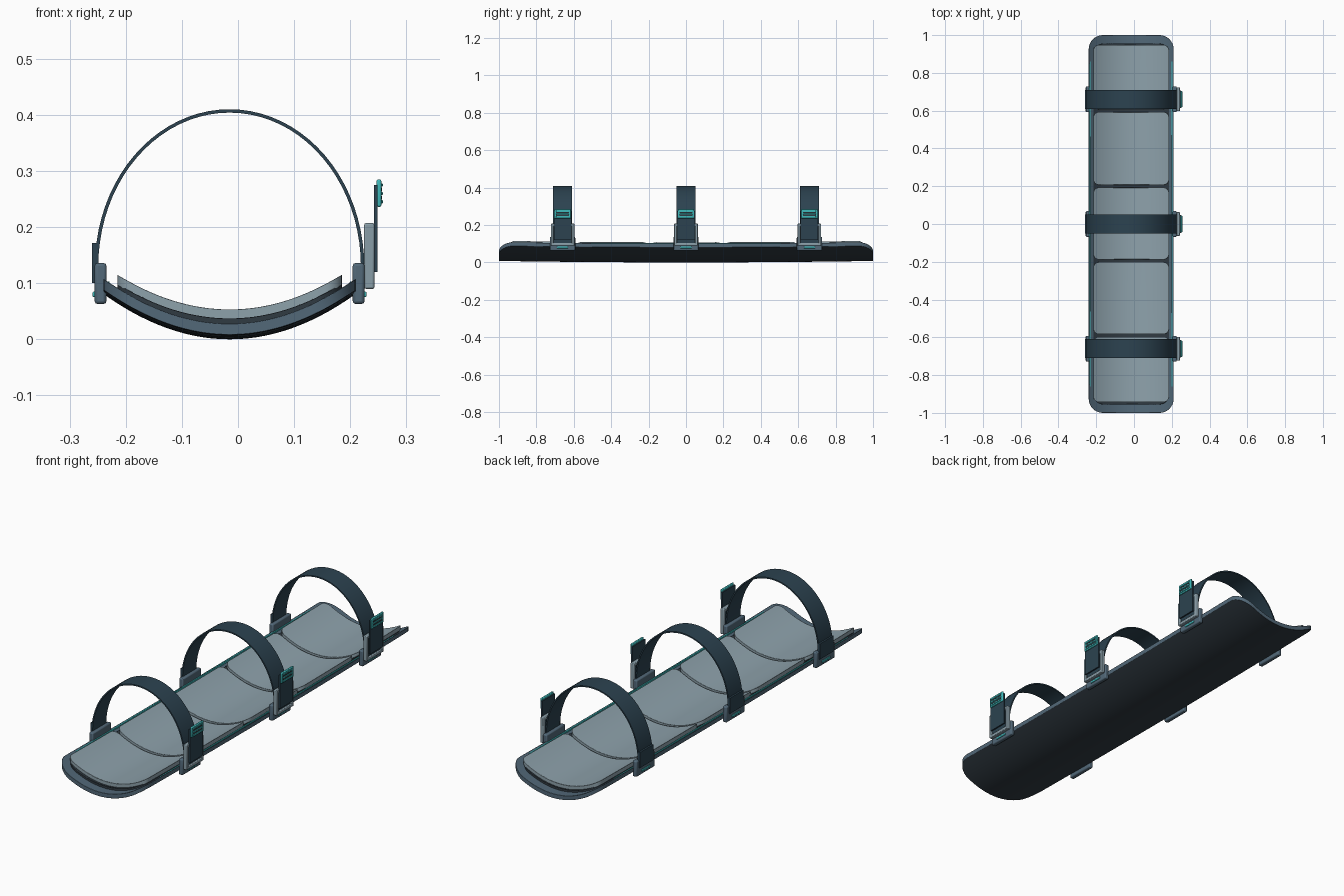
import bpy, bmesh, math

default = bpy.data.objects.get("Cube")
if default:
    bpy.data.objects.remove(default, do_unlink=True)

CX = -0.015          # centre line of the tray
STRAPS = (("front", -0.66), ("middle", 0.0), ("back", 0.66))


def material(name, r, g, b):
    m = bpy.data.materials.new(name)
    m.use_nodes = True
    m.diffuse_color = (r, g, b, 1)
    m.node_tree.nodes["Principled BSDF"].inputs["Base Color"].default_value = (r, g, b, 1)
    return m


SLATE = material("slate", 0.085, 0.14, 0.19)
CHARCOAL = material("charcoal", 0.03, 0.043, 0.055)
PAD = material("pad grey", 0.27, 0.36, 0.41)
WEB = material("strap navy", 0.025, 0.055, 0.08)
FRAME = material("buckle grey", 0.25, 0.34, 0.39)
TEAL = material("teal", 0.05, 0.49, 0.50)


def finish(name, bm, mats, bevel=0.0, segments=2):
    bmesh.ops.recalc_face_normals(bm, faces=bm.faces[:])
    me = bpy.data.meshes.new(name)
    bm.to_mesh(me)
    bm.free()
    ob = bpy.data.objects.new(name, me)
    bpy.context.collection.objects.link(ob)
    for m in mats:
        me.materials.append(m)
    if bevel:
        mod = ob.modifiers.new("Bevel", 'BEVEL')
        mod.width, mod.segments = bevel, segments
        mod.limit_method, mod.angle_limit = 'ANGLE', math.radians(40)
    bpy.ops.object.select_all(action='DESELECT')
    ob.select_set(True)
    bpy.context.view_layer.objects.active = ob
    bpy.ops.object.shade_smooth_by_angle(angle=math.radians(40))
    return ob


def box(name, x, y, z, mat, bevel=0.0):
    """Box from (min, max) pairs."""
    bm = bmesh.new()
    bmesh.ops.create_cube(bm, size=1)
    for v in bm.verts:
        v.co = [(a + b) / 2 + c * (b - a) for (a, b), c in zip((x, y, z), v.co)]
    return finish(name, bm, [mat], bevel)


def trough(name, y0, y1, half, z0, thick, curve, corner, mats, bevel):
    """Curved panel with rounded corners; second material goes underneath."""
    rows = []
    steps = 8
    for i in range(steps + 1):
        a = math.pi / 2 * i / steps
        rows.append((y0 + corner * (1 - math.cos(a)), half - corner * (1 - math.sin(a))))
    ends = [(y0 + y1 - y, w) for y, w in reversed(rows)]
    a, b = rows[-1][0], ends[0][0]
    rows += [(a + (b - a) * i / 8, half) for i in range(1, 8)] + ends
    bm = bmesh.new()
    cols = 28
    layers = []
    for lift in (0, thick):
        layers.append([[bm.verts.new((CX + d, y, z0 + lift + curve * d * d + 0.008 * y * y))
                        for d in (w * (2 * c / cols - 1) for c in range(cols + 1))]
                       for y, w in rows])
    low, top = layers
    for r in range(len(rows) - 1):
        for c in range(cols):
            for k, g in enumerate((top, low)):
                f = bm.faces.new((g[r][c], g[r][c + 1], g[r + 1][c + 1], g[r + 1][c]))
                f.material_index = min(k, len(mats) - 1)
        for c in (0, cols):
            bm.faces.new((low[r][c], low[r + 1][c], top[r + 1][c], top[r][c]))
    for r in (0, -1):
        for c in range(cols):
            bm.faces.new((low[r][c], low[r][c + 1], top[r][c + 1], top[r][c]))
    return finish(name, bm, mats, bevel)


def strap(name, y, width):
    """Arched webbing band with short straight ends."""
    a, b, base, t = 0.237, 0.277, 0.13, 0.006
    path = [(1, 0, -0.04)] + [(math.cos(math.pi * i / 40), math.sin(math.pi * i / 40), 0)
                              for i in range(41)] + [(-1, 0, -0.04)]
    bm = bmesh.new()
    rings = []
    for c, s, drop in path:
        ring = []
        for off, side in ((0, -1), (t, -1), (t, 1), (0, 1)):
            ring.append(bm.verts.new((CX + (a - t / 2 + off) * c, y + side * width / 2,
                                      base + drop + (b - t / 2 + off) * s)))
        rings.append(ring)
    for p, q in zip(rings, rings[1:]):
        for i in range(4):
            j = (i + 1) % 4
            bm.faces.new((p[i], p[j], q[j], q[i]))
    bm.faces.new(rings[0])
    bm.faces.new(rings[-1])
    return finish(name, bm, [WEB])


# Tray and lining
trough("tray_shell", -1, 1, 0.225, 0, 0.02, 1.6, 0.075, [SLATE, CHARCOAL], 0.004)
trough("pad_base", -0.955, 0.955, 0.2, 0.019, 0.011, 1.55, 0.05, [CHARCOAL], 0.002)

# Five cushions separated by narrow seams
seams = (-0.95, -0.59, -0.195, 0.2, 0.6, 0.955)
for n, (lo, hi) in enumerate(zip(seams, seams[1:]), 1):
    trough(f"cushion_{n}", lo + 0.007, hi - 0.007, 0.2, 0.028, 0.018, 1.55, 0.03, [PAD], 0.007)

# Accent strips along both tray edges
for side, s in (("left", 1), ("right", -1)):
    x = CX + s * 0.217
    box(side + "_accent_strip", (x - 0.003, x + 0.003), (-0.86, 0.86), (0.09, 0.103), TEAL, 0.001)

for label, y in STRAPS:
    def part(name, x, half, z, mat, bevel=0.0, dy=0.0):
        return box(f"{label}_{name}", x, (y + dy - half, y + dy + half), z, mat, bevel)

    strap(f"{label}_strap", y, 0.1)

    # Edge clips with coloured pins
    for side, s in (("left", 1), ("right", -1)):
        x = CX + s * 0.23
        part(side + "_clip", (x - 0.0105, x + 0.0105), 0.068, (0.063, 0.136), SLATE, 0.005)
        p = CX + s * 0.241
        part(side + "_clip_pin", (p - 0.003, p + 0.003), 0.03, (0.075, 0.085), TEAL, 0.002)

    # Folded strap end on the right side
    part("strap_fold", (-0.26, -0.252), 0.05, (0.1, 0.172), WEB)

    # Buckle frame
    for s in (-1, 1):
        part("buckle_post", (0.225, 0.243), 0.007, (0.09, 0.207), FRAME, 0.003, s * 0.056)
    for z in (0.09, 0.192):
        part("buckle_bar", (0.225, 0.243), 0.06, (z, z + 0.015), FRAME, 0.003)
    part("buckle_web", (0.227, 0.236), 0.049, (0.105, 0.192), WEB)

    # Loose strap tail with ridged pull tab
    part("strap_tail", (0.242, 0.249), 0.047, (0.12, 0.275), WEB)
    part("pull_tab", (0.247, 0.2555), 0.044, (0.236, 0.285), TEAL, 0.003)
    for z in (0.245, 0.26, 0.275):
        part("tab_ridge", (0.254, 0.258), 0.034, (z - 0.003, z + 0.003), TEAL, 0.001)
    for z in (0.2525, 0.2675):
        part("tab_groove", (0.254, 0.2562), 0.034, (z - 0.003, z + 0.003), CHARCOAL)
